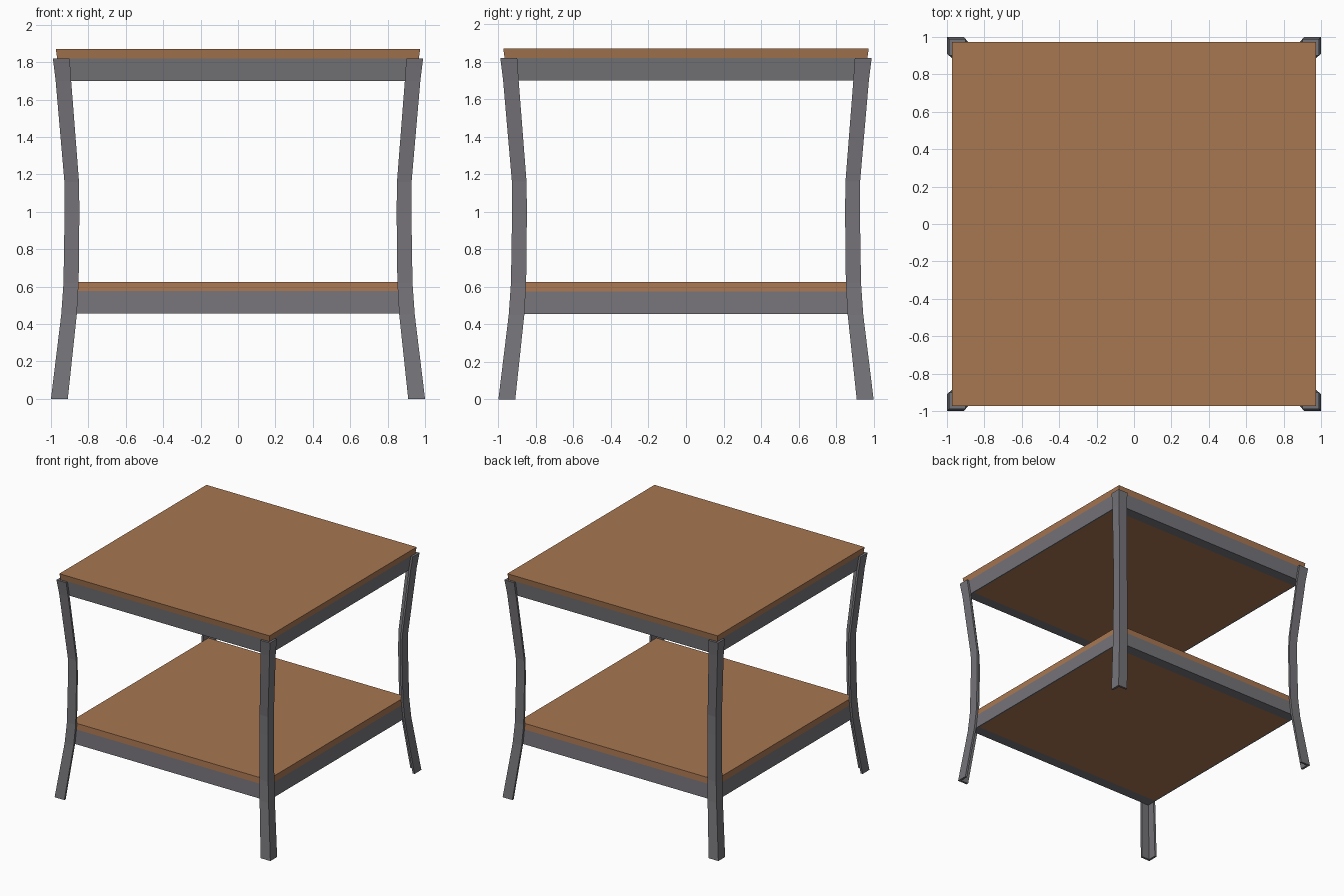
import bpy, bmesh

if "Cube" in bpy.data.objects:
    bpy.data.objects.remove(bpy.data.objects["Cube"])

def material(name, col):
    m = bpy.data.materials.new(name)
    m.diffuse_color = (*col, 1)
    m.use_nodes = True
    m.node_tree.nodes["Principled BSDF"].inputs["Base Color"].default_value = m.diffuse_color
    return m

wood = material("warm_wood", (0.39, 0.182, 0.082))
steel = material("grey_steel", (0.178, 0.172, 0.188))

def loft(name, sections, mat):
    """Skin equal-length rings of points and cap both ends."""
    bm = bmesh.new()
    rings = [[bm.verts.new(p) for p in s] for s in sections]
    n = len(rings[0])
    for a, b in zip(rings, rings[1:]):
        for i in range(n):
            j = (i + 1) % n
            bm.faces.new((a[i], a[j], b[j], b[i]))
    bm.faces.new(rings[0])
    bm.faces.new(rings[-1])
    bmesh.ops.recalc_face_normals(bm, faces=bm.faces)
    me = bpy.data.meshes.new(name)
    bm.to_mesh(me)
    bm.free()
    me.materials.append(mat)
    ob = bpy.data.objects.new(name, me)
    bpy.context.collection.objects.link(ob)
    return ob

def rect(x0, x1, y0, y1, z):
    return [(x0, y0, z), (x1, y0, z), (x1, y1, z), (x0, y1, z)]

# Bent angle-iron legs: height, outer edge, inner edge of the flange
PATH = [(0, 1.0, .91), (.45, .945, .862), (.62, .933, .852), (1.0, .927, .848),
        (1.16, .928, .85), (1.70, .975, .892), (1.82, .99, .90)]
T = 0.018
for sx, side in ((-1, "left"), (1, "right")):
    for sy, end in ((-1, "front"), (1, "back")):
        secs = []
        for z, o, i in PATH:
            pts = [(o, o), (i, o), (i, o - T), (o - T, o - T), (o - T, i), (o, i)]
            secs.append([(sx * x, sy * y, z) for x, y in pts])
        loft(f"{end}_{side}_leg", secs, steel)

# Each shelf: board, steel rails around it, wooden underside
#        name    rail bottom, board bottom, board top, half widths at each
LEVELS = [("upper", 1.70, 1.82, 1.87, .955, .967, .974),
          ("lower", .455, .575, .625, .926, .918, .915)]
for name, z0, z1, z2, h0, h1, h2 in LEVELS:
    loft(name + "_board", [rect(-h1, h1, -h1, h1, z1), rect(-h2, h2, -h2, h2, z2)], wood)
    inner = h0 - .09
    e = h0 - .012
    loft(name + "_underside", [rect(-e, e, -inner, inner, z0), rect(-e, e, -inner, inner, z0 + .01)], wood)
    for s, end, side in ((-1, "front", "left"), (1, "back", "right")):
        # deep front and back rails
        loft(f"{name}_{end}_rail", [rect(-h0, h0, s * inner, s * h0, z0),
                                    rect(-h1, h1, s * inner, s * h1, z1)], steel)
        # thin side rails
        loft(f"{name}_{side}_rail", [rect(s * e, s * h0, -inner, inner, z0),
                                     rect(s * (h1 - .012), s * h1, -inner, inner, z1)], steel)
